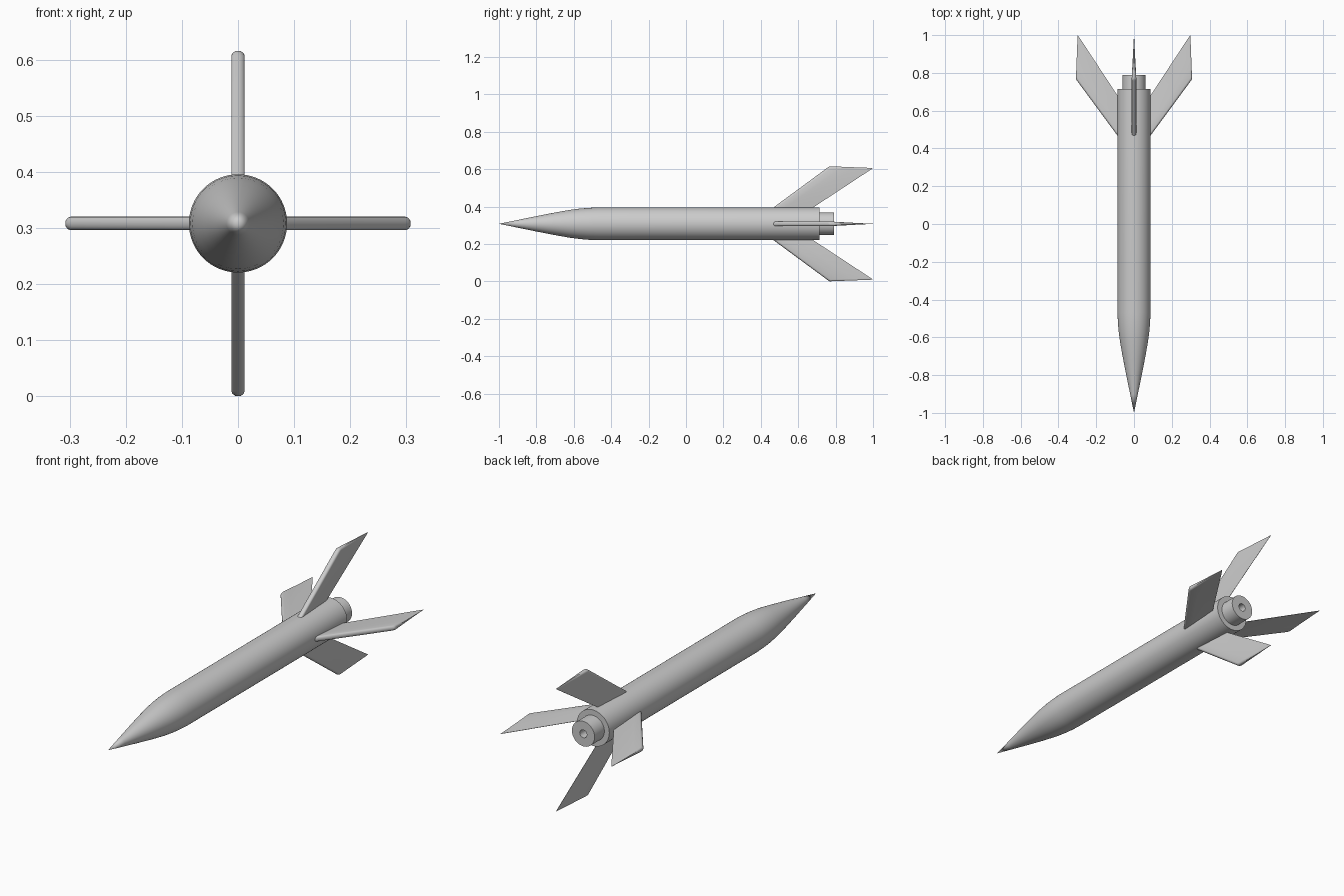
import bpy, bmesh, math
from mathutils import Matrix, Vector

if "Cube" in bpy.data.objects:
    bpy.data.objects.remove(bpy.data.objects["Cube"])

AXIS_Z = 0.308


def finish(name, bm, angle=30):
    bmesh.ops.remove_doubles(bm, verts=bm.verts, dist=1e-5)
    bmesh.ops.recalc_face_normals(bm, faces=bm.faces)
    mesh = bpy.data.meshes.new(name)
    bm.to_mesh(mesh)
    bm.free()
    ob = bpy.data.objects.new(name, mesh)
    bpy.context.collection.objects.link(ob)
    bpy.ops.object.select_all(action='DESELECT')
    ob.select_set(True)
    bpy.context.view_layer.objects.active = ob
    bpy.ops.object.shade_smooth_by_angle(angle=math.radians(angle))
    return ob


def lathe(name, profile, steps=64):
    """Spin (y, radius) points around the rocket's long axis."""
    bm = bmesh.new()
    verts = [bm.verts.new((r, y, AXIS_Z)) for y, r in profile]
    edges = [bm.edges.new(p) for p in zip(verts, verts[1:])]
    bmesh.ops.spin(bm, geom=verts + edges, cent=(0, 0, AXIS_Z), axis=(0, 1, 0),
                   angle=math.tau, steps=steps)
    return finish(name, bm)


def fin(name, turn):
    """Loft a swept fin with a round leading edge and thin trailing edge."""
    # teardrop half-section: chord fraction, half thickness
    half = [(0.0, 0.0), (0.006, 0.005), (0.02, 0.009), (0.045, 0.0115),
            (0.08, 0.012), (0.3, 0.0095), (0.6, 0.0055), (1.0, 0.0006)]
    section = half + [(c, -t) for c, t in reversed(half[1:])]
    # lead y, lead radius, trail y, trail radius, thickness factor
    stations = [(0.455, 0.078, 0.666, 0.078, 1.0),
                (0.755, 0.299, 0.990, 0.291, 1.0),
                (0.762, 0.304, 0.997, 0.296, 0.85),
                (0.768, 0.3075, 1.0, 0.2985, 0.45)]
    bm = bmesh.new()
    rot = Matrix.Rotation(turn, 3, 'Y')
    rings = []
    for y0, r0, y1, r1, k in stations:
        rings.append([bm.verts.new(
            rot @ Vector((t * k, y0 + (y1 - y0) * c, r0 + (r1 - r0) * c))
            + Vector((0, 0, AXIS_Z))) for c, t in section])
    n = len(section)
    for a, b in zip(rings, rings[1:]):
        for i in range(n):
            j = (i + 1) % n
            bm.faces.new((a[i], a[j], b[j], b[i]))
    bm.faces.new(rings[0])
    bm.faces.new(rings[-1])
    return finish(name, bm, 40)


# Body tube with pointed nose
lathe("body", [(-1.0, 0), (-0.9, 0.0205), (-0.8, 0.041), (-0.7, 0.0605),
               (-0.62, 0.0745), (-0.57, 0.081), (-0.52, 0.0853),
               (-0.47, 0.0875), (0.715, 0.0875), (0.715, 0)])

# Motor tube with exhaust hole
lathe("motor", [(0.70, 0.061), (0.79, 0.061), (0.79, 0.019),
                (0.74, 0.019), (0.74, 0)])

# Four fins
for i, side in enumerate(("top", "right", "bottom", "left")):
    fin(side + "_fin", i * math.pi / 2)
